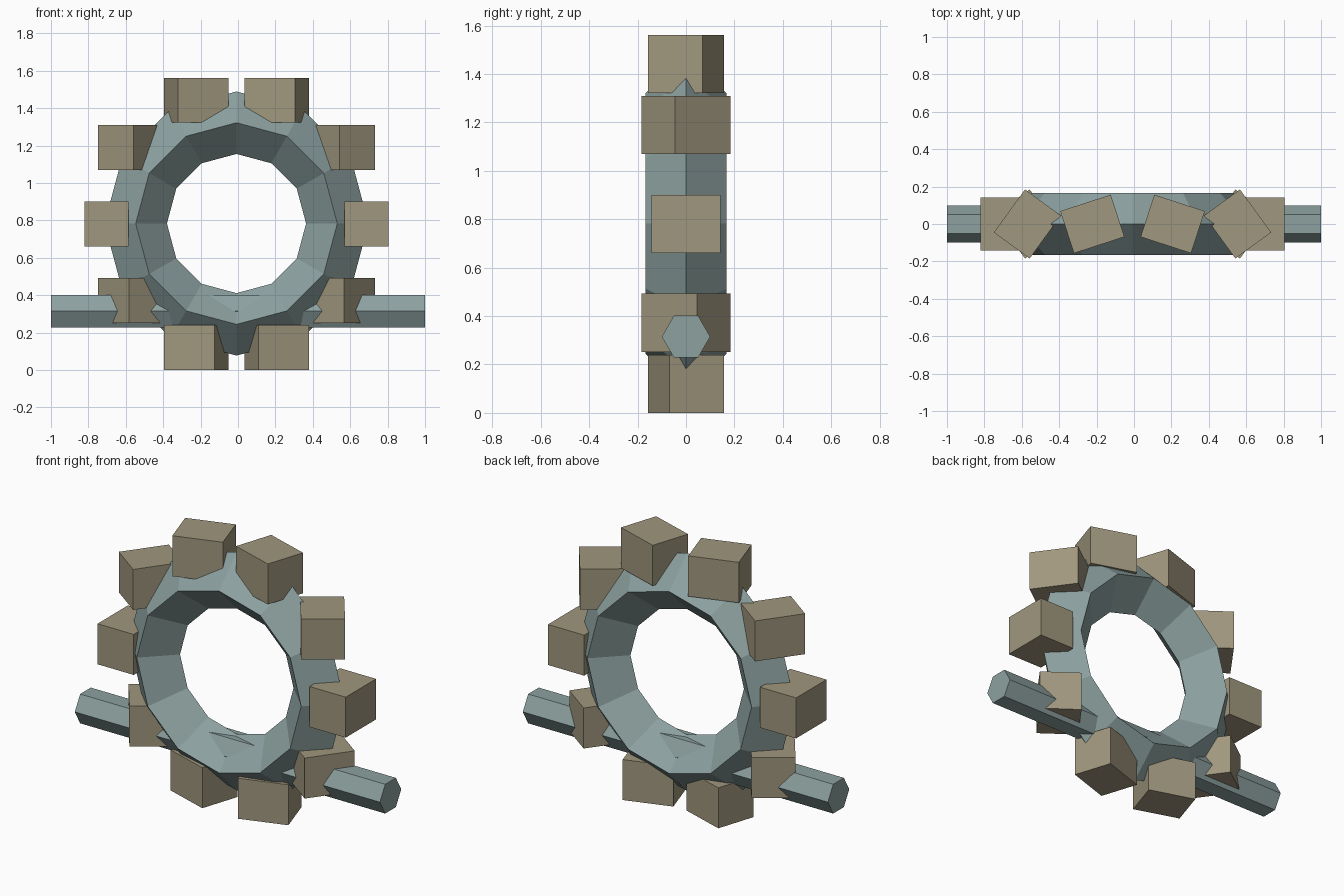
import bpy, bmesh, math
from mathutils import Matrix, Vector

if "Cube" in bpy.data.objects:
    bpy.data.objects.remove(bpy.data.objects["Cube"])

CX, CZ = -0.008, 0.781          # centre of the ring


def material(name, rgb):
    m = bpy.data.materials.new(name)
    m.diffuse_color = (*rgb, 1)
    m.use_nodes = True
    m.node_tree.nodes["Principled BSDF"].inputs["Base Color"].default_value = m.diffuse_color
    return m


def add(name, bm, mat):
    bmesh.ops.recalc_face_normals(bm, faces=bm.faces)
    me = bpy.data.meshes.new(name)
    bm.to_mesh(me)
    bm.free()
    me.materials.append(mat)
    ob = bpy.data.objects.new(name, me)
    bpy.context.collection.objects.link(ob)
    return ob


teal = material("grey teal", (0.262, 0.356, 0.351))
tan = material("stone tan", (0.352, 0.309, 0.209))

# Ring: 12-sided torus with a diamond cross-section, standing upright
MAJOR, MINOR, SEG, SIDES = 0.539, 0.167, 12, 4
bm = bmesh.new()
loops = []
for i in range(SEG):
    a = 2 * math.pi * i / SEG
    loop = []
    for j in range(SIDES):
        b = 2 * math.pi * j / SIDES
        r = MAJOR + MINOR * math.cos(b)
        loop.append(bm.verts.new((CX + r * math.cos(a), MINOR * math.sin(b),
                                  CZ + 0.002 + r * math.sin(a))))
    loops.append(loop)
for i in range(SEG):
    p, q = loops[i], loops[(i + 1) % SEG]
    for j in range(SIDES):
        k = (j + 1) % SIDES
        bm.faces.new((p[j], q[j], q[k], p[k]))
add("ring", bm, teal)

# Axle: six-sided rod through the bottom of the ring
bm = bmesh.new()
bmesh.ops.create_cone(bm, cap_ends=True, segments=6, radius1=0.1, radius2=0.1, depth=2,
                      matrix=Matrix.Translation((0, 0, 0.315)) @ Matrix.Rotation(math.pi / 2, 4, 'Y'))
# turn the hexagon so that its corners point to the front and back
if max(v.co.y for v in bm.verts) < 0.095:
    bmesh.ops.rotate(bm, verts=bm.verts, cent=Vector((0, 0, 0.315)),
                     matrix=Matrix.Rotation(math.pi / 6, 3, 'X'))
add("axle", bm, teal)

# Blocks: ten around the ring, each turned about the vertical by its own angle
for i in range(10):
    a = 2 * math.pi * i / 10
    bm = bmesh.new()
    bmesh.ops.create_cube(bm, size=1, matrix=(
        Matrix.Translation((CX + 0.695 * math.cos(a), 0, CZ + 0.695 * math.sin(a)))
        @ Matrix.Rotation(a, 4, 'Z') @ Matrix.Diagonal((0.237, 0.284, 0.24, 1))))
    add(f"block_{i + 1}", bm, tan)
